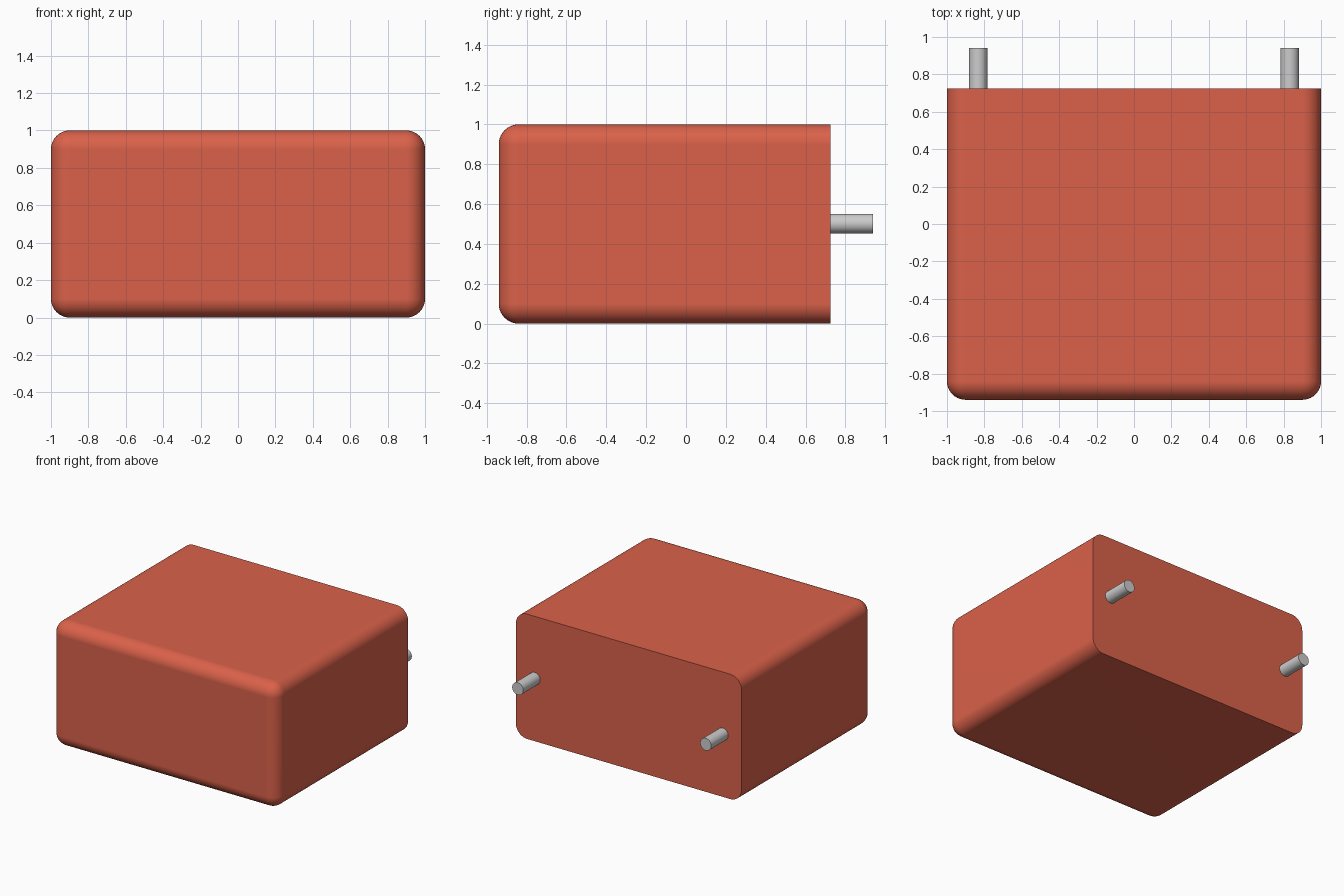
import bpy, bmesh, math
from mathutils import Matrix

if "Cube" in bpy.data.objects:
    bpy.data.objects.remove(bpy.data.objects["Cube"])

FRONT, BACK, TIP = -0.94, 0.725, 0.94
RADIUS = 0.1


def add_object(name, bm):
    mesh = bpy.data.meshes.new(name)
    bm.to_mesh(mesh)
    bm.free()
    obj = bpy.data.objects.new(name, mesh)
    bpy.context.collection.objects.link(obj)
    bpy.ops.object.select_all(action='DESELECT')
    bpy.context.view_layer.objects.active = obj
    obj.select_set(True)
    bpy.ops.object.shade_smooth_by_angle(angle=math.radians(35))
    return obj


# Body: block rounded on every edge except the rim of the flat back
bm = bmesh.new()
bmesh.ops.create_cube(bm, size=1, matrix=Matrix.Translation((0, (FRONT + BACK) / 2, 0.5))
                      @ Matrix.Diagonal((2, BACK - FRONT, 1, 1)))
edges = [e for e in bm.edges if min(v.co.y for v in e.verts) < 0]
bmesh.ops.bevel(bm, geom=edges, offset=RADIUS, offset_type='OFFSET',
                segments=10, profile=0.5, affect='EDGES')
body = add_object("body", bm)
body.modifiers.new("flat_face_normals", 'WEIGHTED_NORMAL').keep_sharp = True
red = bpy.data.materials.new("red")
red.diffuse_color = (0.70, 0.12, 0.068, 1)
red.use_nodes = True
red.node_tree.nodes["Principled BSDF"].inputs["Base Color"].default_value = red.diffuse_color
body.data.materials.append(red)

# Pins: two round terminals standing out of the back
for side, x in (("left", -0.833), ("right", 0.833)):
    start = BACK - 0.02
    bm = bmesh.new()
    bmesh.ops.create_cone(bm, cap_ends=True, segments=40, radius1=0.049, radius2=0.049,
                          depth=TIP - start,
                          matrix=Matrix.Translation((x, (start + TIP) / 2, 0.502))
                          @ Matrix.Rotation(math.radians(90), 4, 'X'))
    add_object(side + "_pin", bm)
